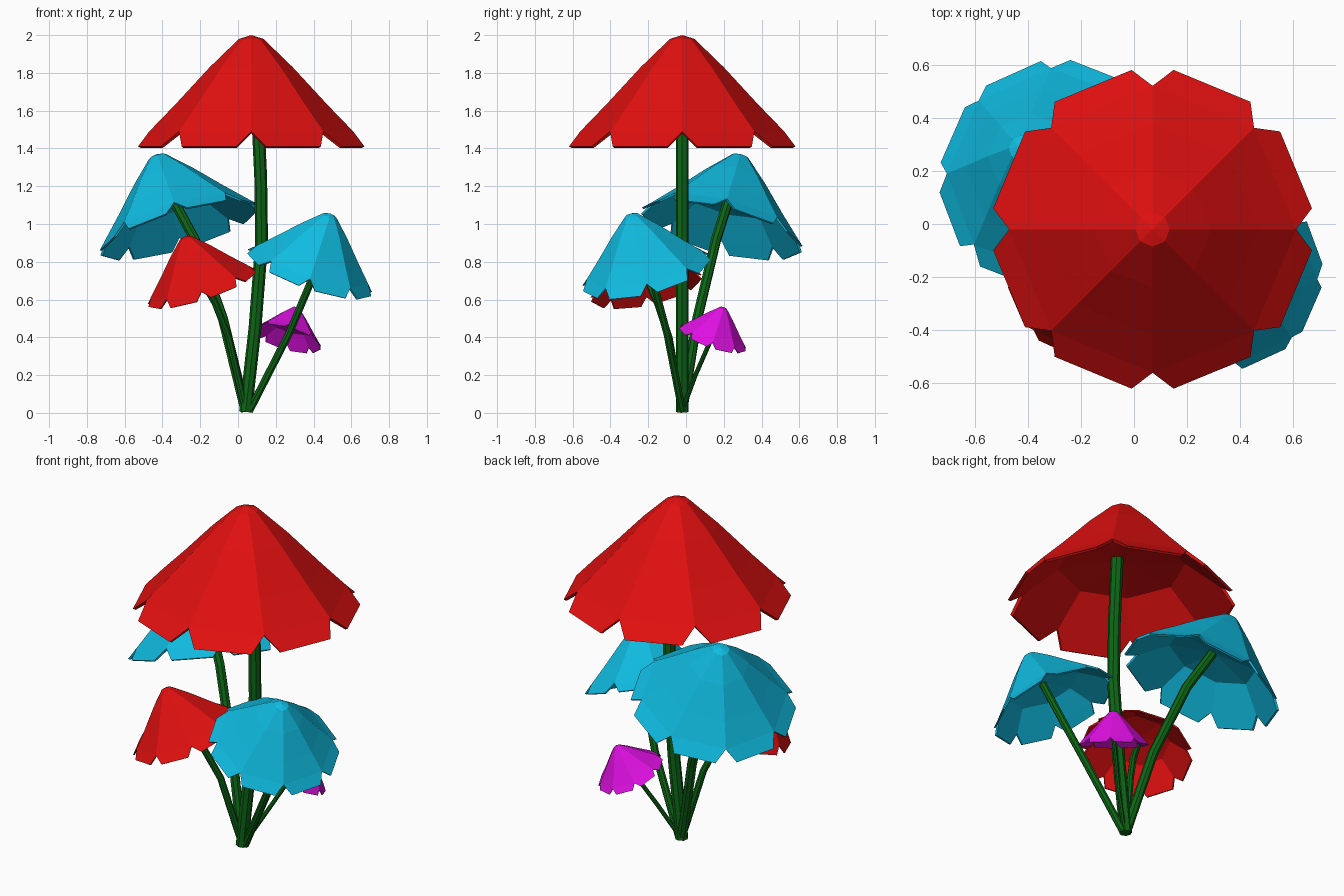
import bpy
import bmesh
from math import cos, sin, radians
from mathutils import Vector

if "Cube" in bpy.data.objects:
    bpy.data.objects.remove(bpy.data.objects["Cube"])


def material(name, color):
    mat = bpy.data.materials.new(name)
    mat.use_nodes = True
    mat.diffuse_color = (*color, 1)
    mat.node_tree.nodes["Principled BSDF"].inputs["Base Color"].default_value = (*color, 1)
    return mat


red = material("red", (0.75, 0.005, 0.005))
cyan = material("cyan", (0.005, 0.5, 0.75))
magenta = material("magenta", (0.73, 0.005, 0.75))
green = material("stem green", (0.004, 0.13, 0.008))

PETALS = 8
STEP = 360 / PETALS
TIP = 15  # half angle of a petal's blunt end
OUTER = [(0.065, -0.02), (0.22, -0.17), (0.40, -0.365), (0.54, -0.51)]
OUTER_TIP = (0.605, -0.59)
INNER = [(0.525, -0.522), (0.34, -0.37)]
INNER_TIP = (0.59, -0.597)


def cap(name, mat, apex, axis, scale):
    """Faceted petal cap with blunt petal ends and a shallow ceiling inside."""
    bm = bmesh.new()

    def point(profile, degrees):
        a = radians(degrees)
        return bm.verts.new((profile[0] * cos(a), profile[0] * sin(a), profile[1]))

    def ring(profile):
        return [point(profile, i * STEP) for i in range(PETALS)]

    def tips(profile):
        return [[point(profile, (i + 0.5) * STEP + s * TIP) for s in (-1, 1)]
                for i in range(PETALS)]

    top = bm.verts.new((0, 0, 0))
    ceiling = bm.verts.new((0, 0, -0.33))
    outer = [ring(p) for p in OUTER]
    inner = [ring(p) for p in INNER]
    out_tip, in_tip = tips(OUTER_TIP), tips(INNER_TIP)

    for i in range(PETALS):
        j = (i + 1) % PETALS
        bm.faces.new((top, outer[0][i], outer[0][j]))
        for a, b in zip(outer, outer[1:]):
            bm.faces.new((a[i], b[i], b[j], a[j]))
        # petal end, outside and inside
        out_edge = [outer[-1][i], *out_tip[i], outer[-1][j]]
        in_edge = [inner[0][i], *in_tip[i], inner[0][j]]
        bm.faces.new(out_edge)
        bm.faces.new(in_edge)
        # thin rim joining both sides
        for k in range(3):
            bm.faces.new((out_edge[k], in_edge[k], in_edge[k + 1], out_edge[k + 1]))
        # underside
        bm.faces.new((inner[0][i], inner[1][i], inner[1][j], inner[0][j]))
        bm.faces.new((ceiling, inner[1][j], inner[1][i]))

    bmesh.ops.recalc_face_normals(bm, faces=bm.faces)
    mesh = bpy.data.meshes.new(name)
    bm.to_mesh(mesh)
    bm.free()
    mesh.materials.append(mat)
    obj = bpy.data.objects.new(name, mesh)
    obj.location = apex
    obj.scale = (scale,) * 3
    obj.rotation_mode = 'QUATERNION'
    obj.rotation_quaternion = Vector((0, 0, 1)).rotation_difference(Vector(axis))
    bpy.context.collection.objects.link(obj)


def stem(name, radius, points):
    """Eight-sided tube along a path."""
    curve = bpy.data.curves.new(name, 'CURVE')
    curve.dimensions = '3D'
    curve.bevel_depth = radius
    curve.bevel_resolution = 2
    curve.use_fill_caps = True
    spline = curve.splines.new('POLY')
    spline.points.add(len(points) - 1)
    for p, co in zip(spline.points, points):
        p.co = (*co, 1)
    spline.use_smooth = False
    curve.materials.append(green)
    obj = bpy.data.objects.new(name, curve)
    bpy.context.collection.objects.link(obj)
    bpy.ops.object.select_all(action='DESELECT')
    obj.select_set(True)
    bpy.context.view_layer.objects.active = obj
    bpy.ops.object.convert(target='MESH')


# name, material, apex, axis, size, stem radius, stem path
FLOWERS = [
    ("tall_flower", red, (0.07, -0.02, 2.0), (0, 0, 1), 1.0, 0.034,
     [(0.04, -0.02, 0.005), (0.09, -0.02, 0.45), (0.125, -0.02, 0.9),
      (0.12, -0.02, 1.25), (0.10, -0.02, 1.67)]),
    ("back_flower", cyan, (-0.43, 0.29, 1.37), (-0.12, 0.10, 0.40), 0.73, 0.027,
     [(0.04, -0.02, 0.01), (-0.08, 0.06, 0.5), (-0.23, 0.16, 0.92), (-0.35, 0.23, 1.14)]),
    ("left_flower", cyan, (0.49, -0.29, 1.055), (0.11, -0.08, 0.31), 0.58, 0.021,
     [(0.06, -0.02, 0.01), (0.27, -0.10, 0.42), (0.38, -0.17, 0.68), (0.43, -0.24, 0.87)]),
    ("right_flower", red, (-0.28, -0.27, 0.935), (-0.09, -0.06, 0.275), 0.5, 0.019,
     [(0.04, -0.02, 0.01), (-0.05, -0.09, 0.4), (-0.12, -0.15, 0.58), (-0.23, -0.23, 0.77)]),
    ("small_flower", magenta, (0.31, 0.20, 0.56), (0.05, 0.06, 0.17), 0.31, 0.012,
     [(0.05, -0.02, 0.01), (0.15, 0.05, 0.2), (0.23, 0.12, 0.36), (0.285, 0.165, 0.46)]),
]

for name, mat, apex, axis, scale, radius, path in FLOWERS:
    cap(name + "_cap", mat, apex, axis, scale)
    stem(name + "_stem", radius, path)
